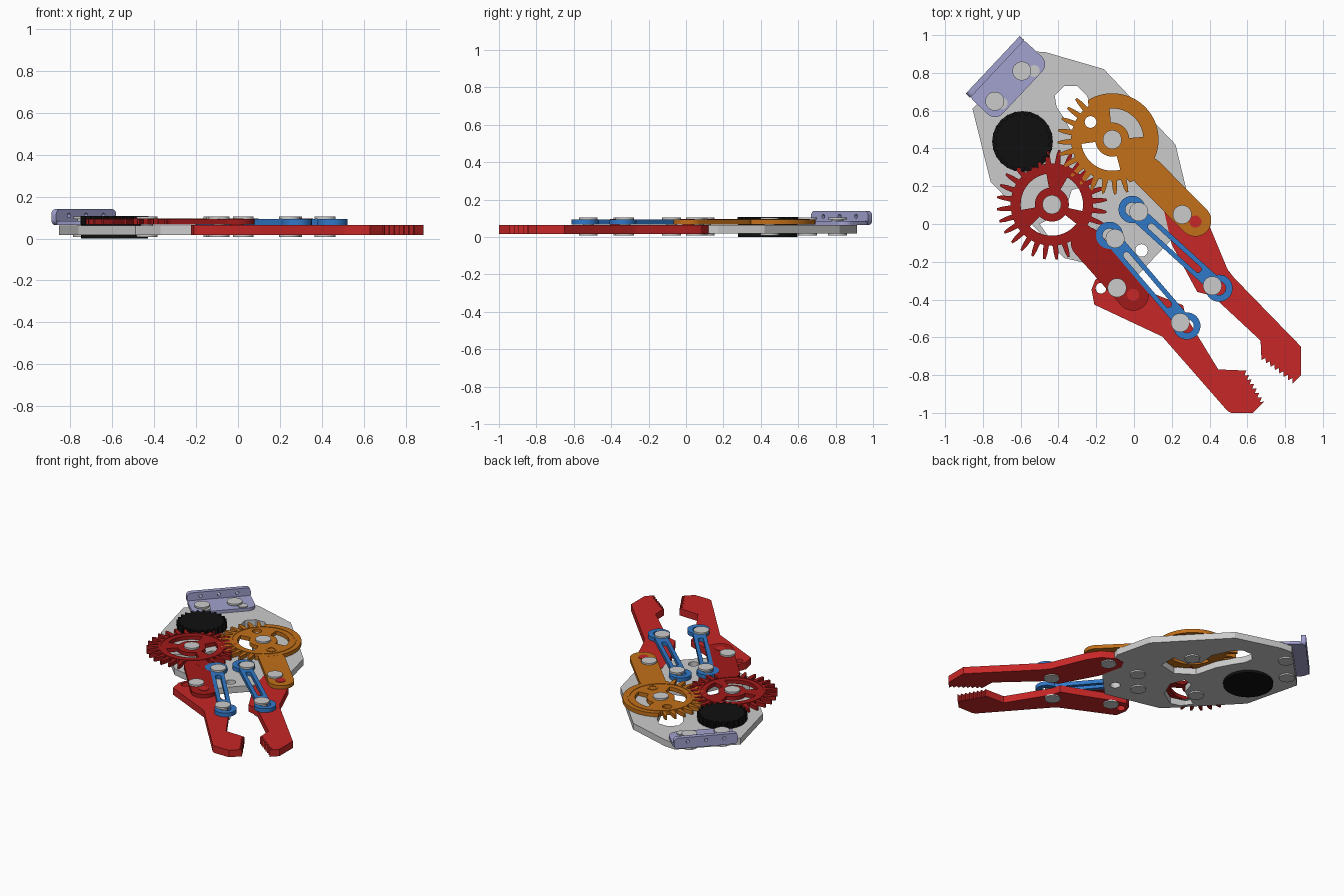
import bpy, bmesh
from math import sin, cos, radians, asin, degrees, atan2, hypot

if "Cube" in bpy.data.objects:
    bpy.data.objects.remove(bpy.data.objects["Cube"])

def material(name, rgb):
    m = bpy.data.materials.new(name)
    m.diffuse_color = (*rgb, 1)
    m.use_nodes = True
    m.node_tree.nodes["Principled BSDF"].inputs["Base Color"].default_value = m.diffuse_color
    return m

RED = material("red", (0.58, 0.02, 0.02))
DARK_RED = material("dark_red", (0.36, 0.01, 0.01))
ORANGE = material("orange", (0.54, 0.16, 0.01))
BLUE = material("blue", (0.03, 0.19, 0.58))
BLACK = material("black", (0.005, 0.005, 0.005))
LAVENDER = material("lavender", (0.36, 0.36, 0.63))
GREY = None

# ---------- 2D outline helpers ----------
def arc(c, r, a0, a1, n=16):
    return [(c[0] + r * cos(radians(a0 + (a1 - a0) * i / n)),
             c[1] + r * sin(radians(a0 + (a1 - a0) * i / n))) for i in range(n + 1)]

def circle(c, r, n=32):
    return arc(c, r, 0, 360, n)[:-1]

def window(c, r0, r1, a0, a1):
    return arc(c, r1, a0, a1) + arc(c, r0, a1, a0)

def bar(a, b, r, w=None):
    """Bar with round ends of radius r and half width w."""
    t = degrees(atan2(b[1] - a[1], b[0] - a[0]))
    k = degrees(asin(min(1, (w or r) / r)))
    return arc(a, r, t + k, t + 360 - k, 24) + arc(b, r, t - 180 + k, t + 180 - k, 24)

def rounded_rect(w, h, r):
    x, y = w / 2 - r, h / 2 - r
    return (arc((x, y), r, 0, 90, 6) + arc((-x, y), r, 90, 180, 6)
            + arc((-x, -y), r, 180, 270, 6) + arc((x, -y), r, 270, 360, 6))

def gear(c, n, root, tip, phase=0, toothed=(0, 360), plain=None):
    pts, step = [], 360 / n
    for i in range(n):
        a = i * step + phase
        if toothed[0] <= a <= toothed[1]:
            prof = [(-.5, root), (-.3, root), (-.2, root * .4 + tip * .6), (-.09, tip),
                    (.09, tip), (.2, root * .4 + tip * .6), (.3, root)]
        else:
            prof = [(f, plain) for f in (-.5, -.25, 0, .25)]
        pts += [(c[0] + r * cos(radians(a + f * step)),
                 c[1] + r * sin(radians(a + f * step))) for f, r in prof]
    return pts

def saw(a, b, n, depth):
    """Gripping teeth from a to b, cut in to the left of the direction."""
    dx, dy = b[0] - a[0], b[1] - a[1]
    l = hypot(dx, dy)
    pts = []
    for i in range(n):
        f, g = i / n, (i + .35) / n
        pts += [(a[0] + dx * f, a[1] + dy * f),
                (a[0] + dx * g - dy / l * depth, a[1] + dy * g + dx / l * depth)]
    return pts + [b]

def plate(name, outline, z0, z1, mat=GREY, holes=(), loc=(0, 0), rot=(0, 0, 0)):
    """Extrude an outline with holes between two heights."""
    cu = bpy.data.curves.new(name, 'CURVE')
    cu.dimensions, cu.fill_mode, cu.extrude = '2D', 'BOTH', (z1 - z0) / 2
    for pts in [outline, *holes]:
        s = cu.splines.new('POLY')
        s.points.add(len(pts) - 1)
        for p, q in zip(s.points, pts):
            p.co = (q[0], q[1], 0, 1)
        s.use_cyclic_u = True
    tmp = bpy.data.objects.new(name + "_curve", cu)
    bpy.context.collection.objects.link(tmp)
    me = bpy.data.meshes.new_from_object(tmp.evaluated_get(bpy.context.evaluated_depsgraph_get()))
    bpy.data.objects.remove(tmp)
    bm = bmesh.new()
    bm.from_mesh(me)
    bmesh.ops.remove_doubles(bm, verts=bm.verts, dist=1e-5)
    bmesh.ops.recalc_face_normals(bm, faces=bm.faces)
    bm.to_mesh(me)
    bm.free()
    me.materials.clear()
    if mat:
        me.materials.append(mat)
    ob = bpy.data.objects.new(name, me)
    ob.location = (*loc, (z0 + z1) / 2)
    ob.rotation_euler = rot
    bpy.context.collection.objects.link(ob)
    return ob

# ---------- base plate ----------
OC, RC, MC = (-.115, .447), (-.435, .103), (-.59, .437)
slot_a = [(-.41, .62), (-.42, .68), (-.37, .73), (-.3, .73), (-.25, .68), (-.19, .55), (-.2, .44),
          (-.14, .37), (-.02, .37), (-.02, .25), (-.15, .22), (-.27, .3), (-.31, .45), (-.37, .56)]
slot_b = [(-.5, 0), (-.42, .04), (-.36, .08), (-.33, .18), (-.26, .2), (-.22, .1),
          (-.27, -.02), (-.38, -.09), (-.49, -.06)]
plate("base_plate", [(-.855, .61), (-.555, .915), (-.47, .91), (-.16, .82), (.22, .42), (.28, .17),
                     (.21, -.07), (.02, -.27), (-.37, -.18), (-.76, .225)],
      .018, .063, holes=[slot_a, slot_b, circle((.04, -.14), .033)])

# ---------- drive motor and pinion ----------
plate("motor_body", circle(MC, .16, 48), 0, .066, BLACK)
plate("drive_pinion", gear(MC, 24, .142, .162), .066, .108, BLACK)

# ---------- orange gear with arm ----------
plate("orange_gear", gear(OC, 28, .218, .29, 3, (130, 296), .245), .066, .093, ORANGE,
      [window(OC, .09, .165, 5, 95), window(OC, .09, .165, 188, 285), circle((-.23, .54), .031)])
plate("orange_gear_rim", circle(OC, .212, 64), .092, .096, ORANGE, [circle(OC, .2, 64)])
plate("orange_arm", bar((.075, .27), (.325, .018), .084), .0665, .0925, ORANGE)
plate("orange_boss", circle((.01, .36), .034), .09, .097, ORANGE, [circle((.01, .36), .022)])

# ---------- red gear with arm ----------
plate("red_gear", gear(RC, 28, .218, .292, 5), .066, .093, DARK_RED,
      [window(RC, .09, .165, 100, 190), window(RC, .09, .165, -12, 60),
       window(RC, .09, .165, 225, 322)])
plate("red_gear_rim", circle(RC, .212, 64), .092, .096, DARK_RED, [circle(RC, .2, 64)])
plate("red_arm", bar((-.25, -.1), (-.005, -.375), .084), .0665, .0925, DARK_RED)

# ---------- jaws ----------
left = [(-.225, -.347), (-.21, -.427), (.15, -.596), (.495, -.99), (.515, -1), (.63, -1)]
left += saw((.69, -.94), (.595, -.776), 7, .022)
left += [(.446, -.77), (.272, -.485), (.26, -.43), (.055, -.35), (-.09, -.289),
         (-.165, -.27), (-.205, -.295)]
plate("left_jaw", left, .016, .065, RED, [circle((-.175, -.34), .028)])
right = [(.16, .066), (.2, -.11), (.335, -.36), (.415, -.38), (.67, -.617)]
right += saw((.675, -.72), (.84, -.845), 7, .022)
right += [(.885, -.80), (.885, -.65), (.53, -.285), (.495, -.24), (.395, 0), (.34, .08),
          (.25, .13), (.19, .12)]
plate("right_jaw", right, .016, .065, RED)
for i, p in enumerate([(.325, .013), (-.005, -.375)]):
    plate(f"jaw_pin_{i}", circle(p, .032), .06, .096, RED)

# ---------- blue links ----------
for name, a, b in [("right_link", (-.01, .077), (.45, -.34)), ("left_link", (-.13, -.06), (.28, -.54))]:
    at = lambda f: (a[0] + (b[0] - a[0]) * f, a[1] + (b[1] - a[1]) * f)
    plate(name, bar(a, b, .072, .042), .0655, .093, BLUE,
          [circle(a, .036), circle(b, .036), bar(at(.22), at(.76), .017)])

# ---------- mounting bracket ----------
ANG = radians(46.8)
plate("bracket_base", rounded_rect(.418, .215, .055), .064, .085, LAVENDER,
      loc=(-.669, .769), rot=(0, 0, ANG))
wall = plate("bracket_wall", rounded_rect(.418, .075, .025), -.016, .016, LAVENDER,
             [circle((x, .008), .011, 16) for x in (-.12, 0, .12)],
             loc=(-.736, .832), rot=(radians(90), 0, ANG))
wall.location.z = .1025
for i, p in enumerate([(-.53, .81), (-.7, .64)]):
    plate(f"bracket_peg_{i}", circle(p, .031), .06, .092)

# ---------- screws ----------
for i, p in enumerate([OC, RC, (.255, .05), (-.09, -.338), (.025, .065), (.415, -.327),
                       (-.1, -.077), (.245, -.522), (-.594, .81), (-.737, .65)]):
    plate(f"screw_head_{i}", circle(p, .05), .093, .105)
    plate(f"screw_shank_{i}", circle(p, .03, 20), .012, .098)
    plate(f"screw_nut_{i}", circle(p, .05), .008, .018)

for ob in bpy.context.scene.objects:
    ob.select_set(True)
    bpy.context.view_layer.objects.active = ob
bpy.ops.object.shade_smooth_by_angle(angle=radians(25))
